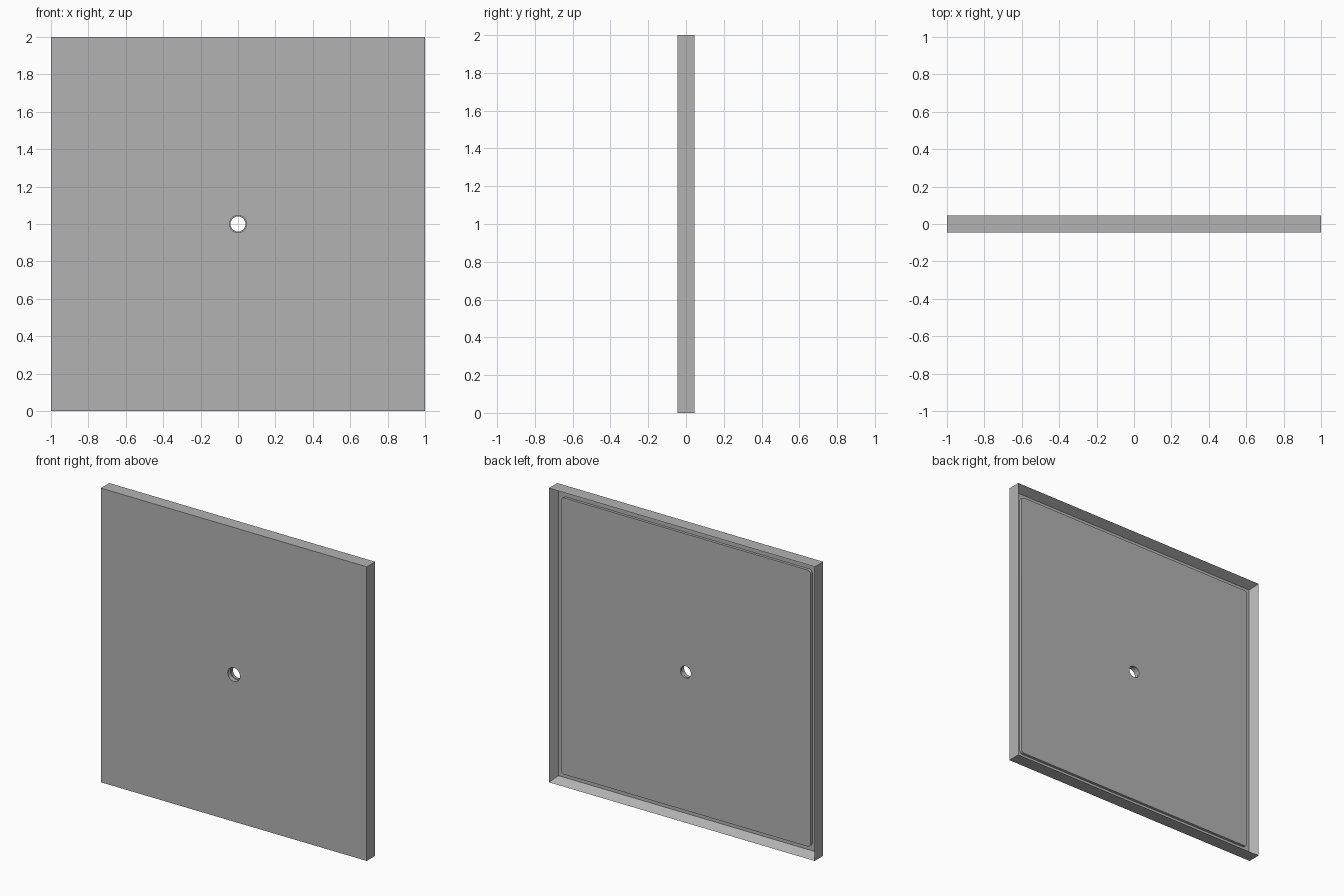
import bpy
import bmesh
from math import radians
from mathutils import Matrix, Vector

cube = bpy.data.objects.get("Cube")
if cube:
    bpy.data.objects.remove(cube, do_unlink=True)

HALF = 1.0       # half of the square side
DEPTH = 0.09     # overall thickness
RIM = 0.03       # rim width
SHEET = 0.03     # front sheet thickness
RAISE = 0.018    # backing panel thickness
GAP = 0.03       # channel between rim and backing panel
FRONT = -DEPTH / 2
FLOOR = FRONT + SHEET

grey = bpy.data.materials.new("plain grey")
grey.use_nodes = True
colour = (0.45, 0.45, 0.45, 1)
grey.diffuse_color = colour
grey.node_tree.nodes["Principled BSDF"].inputs["Base Color"].default_value = colour


def make_object(name, bm):
    bmesh.ops.recalc_face_normals(bm, faces=bm.faces)
    mesh = bpy.data.meshes.new(name)
    bm.to_mesh(mesh)
    bm.free()
    obj = bpy.data.objects.new(name, mesh)
    bpy.context.collection.objects.link(obj)
    mesh.materials.append(grey)
    return obj


def slab(half, y0, y1):
    """Square slab standing upright between two depths."""
    bm = bmesh.new()
    place = Matrix.Translation((0, (y0 + y1) / 2, HALF))
    scale = Matrix.Diagonal((2 * half, y1 - y0, 2 * half, 1))
    bmesh.ops.create_cube(bm, size=1, matrix=place @ scale)
    return bm


def drill(obj, radius):
    """Cut a round hole through the middle and shade its wall smooth."""
    bm = bmesh.new()
    turn = Matrix.Translation((0, 0, HALF)) @ Matrix.Rotation(radians(90), 4, "X")
    bmesh.ops.create_cone(bm, cap_ends=True, segments=48, radius1=radius,
                          radius2=radius, depth=0.4, matrix=turn)
    cutter = make_object(obj.name + "_hole_cutter", bm)
    cut = obj.modifiers.new("hole", "BOOLEAN")
    cut.operation = "DIFFERENCE"
    cut.solver = "EXACT"
    cut.object = cutter
    bpy.ops.object.select_all(action="DESELECT")
    obj.select_set(True)
    bpy.context.view_layer.objects.active = obj
    bpy.ops.object.modifier_apply(modifier=cut.name)
    bpy.data.objects.remove(cutter, do_unlink=True)
    bpy.ops.object.shade_smooth_by_angle(angle=radians(30))


# Shallow tray: front sheet with a rim around its open back
bm = slab(HALF, FRONT, -FRONT)
back = max(bm.faces, key=lambda f: f.calc_center_median().y)
bmesh.ops.inset_region(bm, faces=[back], thickness=RIM, use_even_offset=True)
bmesh.ops.translate(bm, verts=back.verts, vec=Vector((0, FLOOR + FRONT, 0)))
drill(make_object("tray", bm), 0.046)

# Backing panel with rounded corners, raised from the tray floor
bm = slab(HALF - RIM - GAP, FLOOR, FLOOR + RAISE)
corners = [e for e in bm.edges
           if abs(e.verts[0].co.y - e.verts[1].co.y) > RAISE / 2]
bmesh.ops.bevel(bm, geom=corners, offset=0.025, segments=6, profile=0.5,
                affect="EDGES")
drill(make_object("backing_panel", bm), 0.04)
